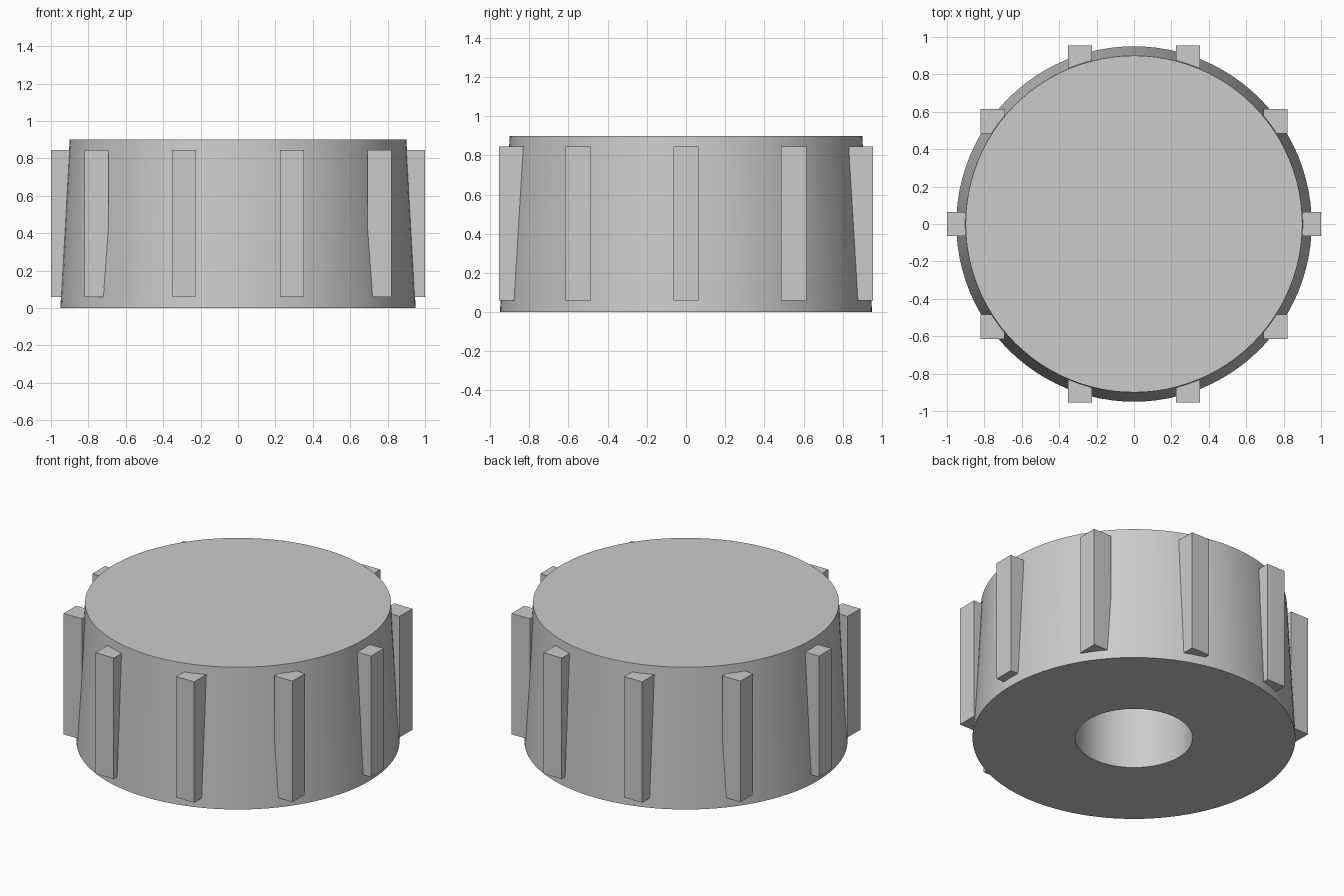
import bpy, bmesh
from math import radians, cos, sin, tau
from mathutils import Matrix

if "Cube" in bpy.data.objects:
    bpy.data.objects.remove(bpy.data.objects["Cube"], do_unlink=True)

grey = bpy.data.materials.new("light_grey")
grey.use_nodes = True
grey.diffuse_color = (0.6, 0.6, 0.6, 1)
grey.node_tree.nodes["Principled BSDF"].inputs["Base Color"].default_value = (0.6, 0.6, 0.6, 1)


def finish(name, bm):
    bmesh.ops.recalc_face_normals(bm, faces=bm.faces)
    mesh = bpy.data.meshes.new(name)
    bm.to_mesh(mesh)
    bm.free()
    mesh.materials.append(grey)
    obj = bpy.data.objects.new(name, mesh)
    bpy.context.collection.objects.link(obj)
    return obj


# Tapered knob body with a blind shaft hole underneath, turned from a profile
profile = [(0, 0.6), (0.345, 0.6), (0.345, 0), (0.95, 0), (0.9, 0.9), (0, 0.9)]
bm = bmesh.new()
points = [bm.verts.new((r, 0, z)) for r, z in profile]
edges = [bm.edges.new(pair) for pair in zip(points, points[1:])]
bmesh.ops.spin(bm, geom=points + edges, cent=(0, 0, 0), axis=(0, 0, 1),
               angle=tau, steps=96, use_duplicate=False)
bmesh.ops.remove_doubles(bm, verts=bm.verts, dist=0.0001)
body = finish("knob_body", bm)
bpy.ops.object.select_all(action="DESELECT")
body.select_set(True)
bpy.context.view_layer.objects.active = body
bpy.ops.object.shade_smooth_by_angle(angle=radians(30))

# Ten square grip ribs around the rim, all aligned to the same axes
RIBS, RING, WIDTH, BOTTOM, TOP = 10, 0.935, 0.13, 0.06, 0.845
for i in range(RIBS):
    a = tau * i / RIBS
    centre = (RING * cos(a), RING * sin(a), (BOTTOM + TOP) / 2)
    bm = bmesh.new()
    bmesh.ops.create_cube(bm, size=1, matrix=Matrix.Translation(centre)
                          @ Matrix.Diagonal((WIDTH, WIDTH, TOP - BOTTOM, 1)))
    finish(f"grip_rib_{i + 1}", bm)
